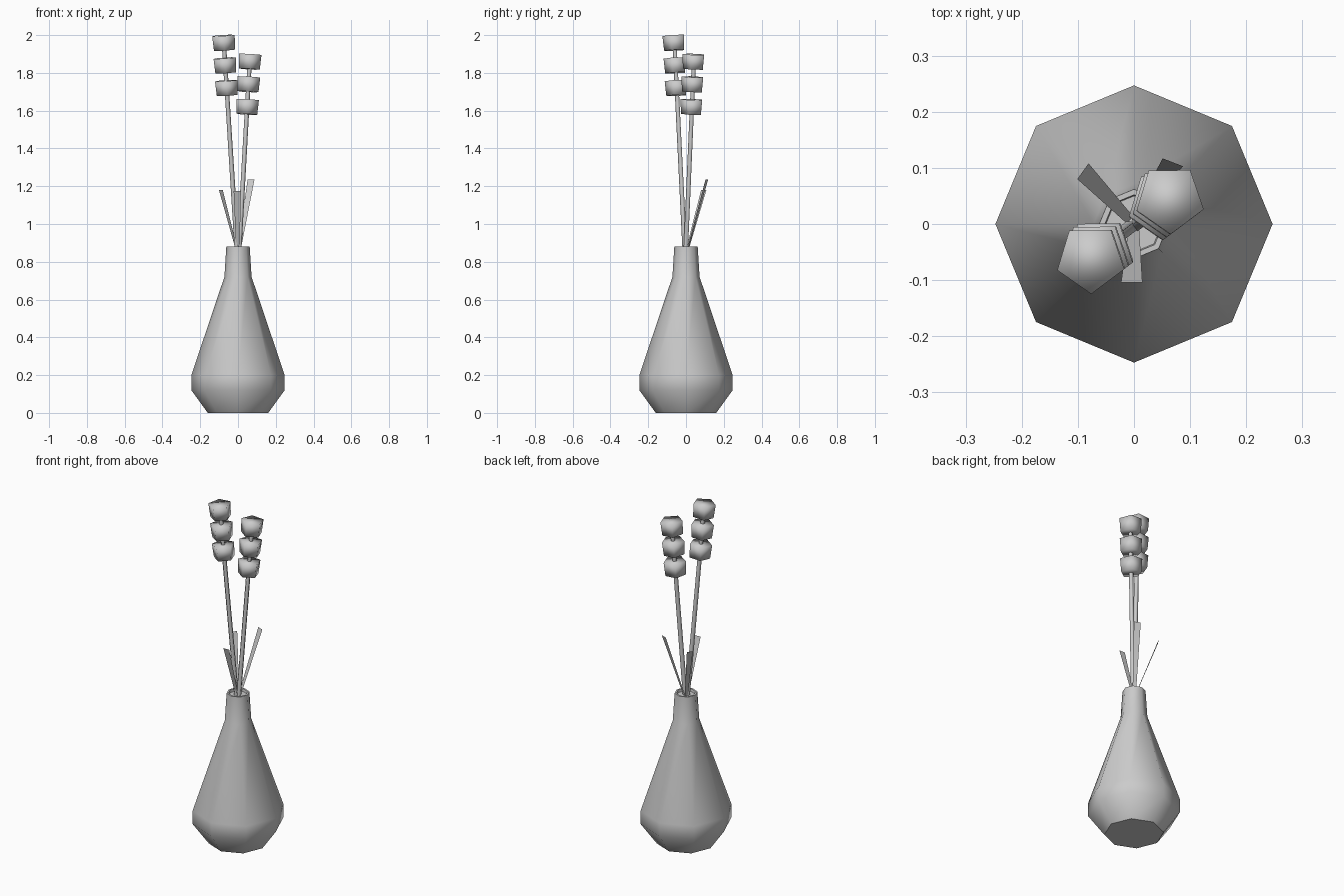
import bpy, bmesh, math
from mathutils import Vector, Matrix

cube = bpy.data.objects.get("Cube")
if cube:
    bpy.data.objects.remove(cube, do_unlink=True)

grey = bpy.data.materials.new("plain grey")
grey.use_nodes = True
COLOUR = (0.6, 0.6, 0.6, 1)
grey.diffuse_color = COLOUR
grey.node_tree.nodes["Principled BSDF"].inputs["Base Color"].default_value = COLOUR


def make_object(name, bm, smooth_angle=None, recalc=True):
    if recalc:
        bmesh.ops.recalc_face_normals(bm, faces=bm.faces)
    mesh = bpy.data.meshes.new(name)
    bm.to_mesh(mesh)
    bm.free()
    mesh.materials.append(grey)
    obj = bpy.data.objects.new(name, mesh)
    bpy.context.scene.collection.objects.link(obj)
    if smooth_angle:
        bpy.ops.object.select_all(action='DESELECT')
        obj.select_set(True)
        bpy.context.view_layer.objects.active = obj
        bpy.ops.object.shade_smooth_by_angle(angle=math.radians(smooth_angle))
    return obj


def lathe(name, profile, sides, smooth_angle, turn=0, matrix=Matrix()):
    """Rings of (radius, height) joined into a closed body."""
    bm = bmesh.new()
    rings = []
    for r, z in profile:
        angles = [turn + math.tau * i / sides for i in range(sides)]
        rings.append([bm.verts.new(matrix @ Vector((r * math.cos(a), r * math.sin(a), z)))
                      for a in angles])
    for low, high in zip(rings, rings[1:]):
        for i in range(sides):
            j = (i + 1) % sides
            bm.faces.new((low[i], low[j], high[j], high[i]))
    bm.faces.new(rings[0][::-1])
    bm.faces.new(rings[-1])
    return make_object(name, bm, smooth_angle)


def along(start, end):
    """Frame at start whose z axis points to end."""
    d = end - start
    return Matrix.Translation(start) @ Vector((0, 0, 1)).rotation_difference(d).to_matrix().to_4x4()


# Vase with a shallow recessed mouth
lathe("vase", [(0.16, 0), (0.247, 0.12), (0.247, 0.2), (0.072, 0.72),
               (0.062, 0.88), (0.052, 0.88), (0.05, 0.865)], 8, 50)

# Two flower stems, each with three five-sided blossoms
BEAD_TURN = math.radians(-17)
for side, base, tip in (("right", Vector((-0.006, -0.006, 0.865)), Vector((-0.075, -0.06, 1.96))),
                        ("left", Vector((0.006, 0.0, 0.865)), Vector((0.062, 0.043, 1.86)))):
    frame = along(base, tip)
    length = (tip - base).length
    lathe(side + "_stem", [(0.013, 0), (0.012, length)], 5, 80, BEAD_TURN, frame)
    for i in range(3):
        z = length - 0.12 * i
        lathe(f"{side}_blossom_{i + 1}", [(0.058, z - 0.04), (0.063, z + 0.038)],
              5, 120, BEAD_TURN, frame)

# Flat leaf blades, widening towards the tip
for name, tip, across in (("back_right_leaf", (-0.091, 0.094, 1.18), (0.01, 0.014, 0)),
                          ("back_left_leaf", (0.069, 0.11, 1.235), (0.018, -0.007, 0)),
                          ("front_leaf", (-0.004, -0.104, 1.175), (0.019, 0, 0))):
    tip, across = Vector(tip), Vector(across)
    base = Vector((tip.x * 0.08, tip.y * 0.08, 0.865))
    bm = bmesh.new()
    bm.faces.new([bm.verts.new(p) for p in (base - across * 0.5, base + across * 0.5,
                                            tip + across, tip - across)])
    make_object(name, bm, recalc=False)
